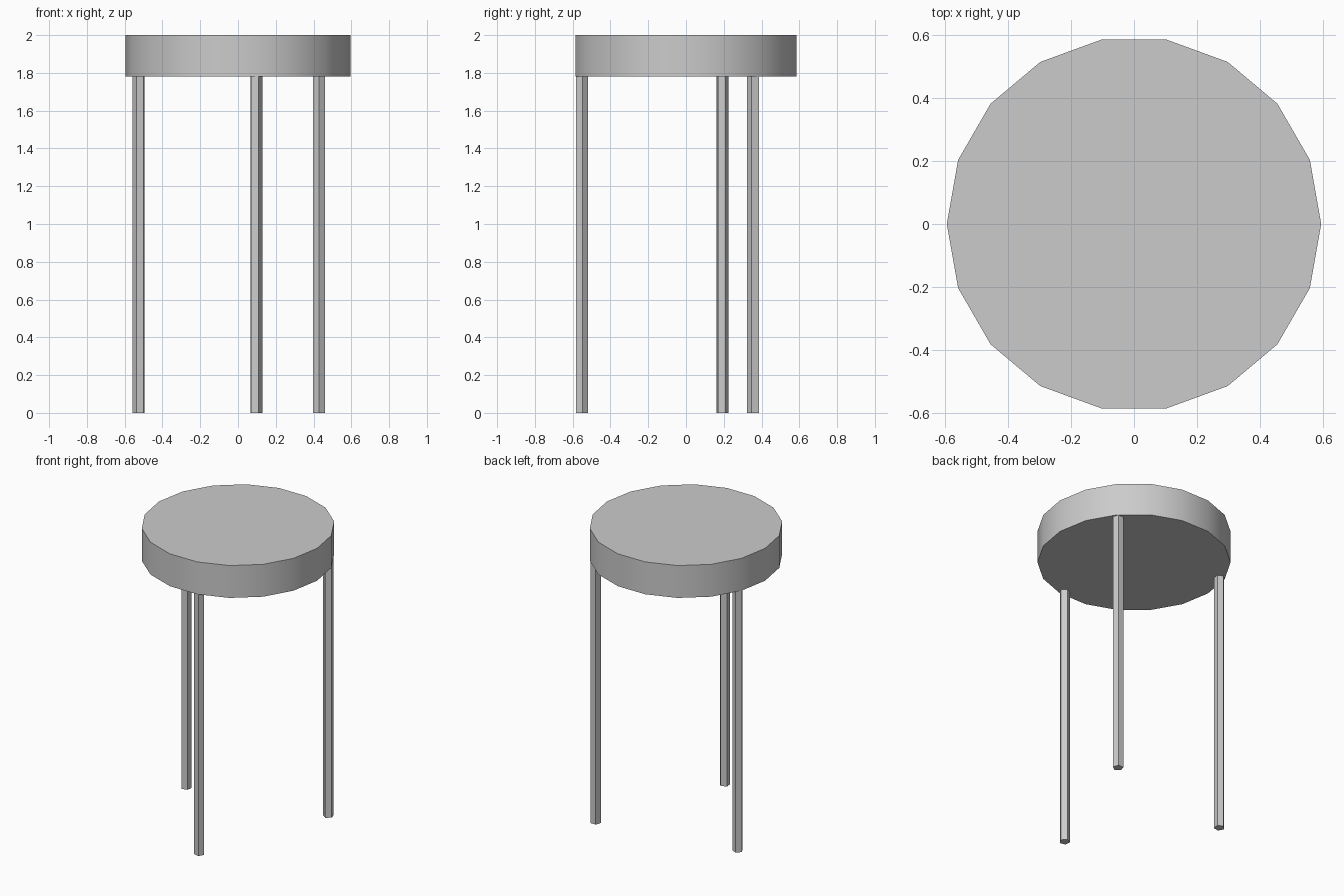
import bpy
import math

# Remove the default cube
cube = bpy.data.objects.get("Cube")
if cube:
    bpy.data.objects.remove(cube, do_unlink=True)

SEAT_RADIUS, SEAT_BOTTOM, TOP = 0.595, 1.78, 2.0
LEG_RADIUS, LEG_RING = 0.034, 0.559
FIRST_LEG = math.radians(-80.2)

grey = bpy.data.materials.new("plain_grey")
grey.use_nodes = True
colour = (0.6, 0.6, 0.6, 1)
grey.diffuse_color = colour
grey.node_tree.nodes["Principled BSDF"].inputs["Base Color"].default_value = colour


def prism(name, sides, radius, bottom, top, centre=(0, 0), turn=0.0):
    """Upright prism whose first corner points along the turn angle."""
    ring = [(radius * math.cos(math.tau * i / sides + turn),
             radius * math.sin(math.tau * i / sides + turn)) for i in range(sides)]
    verts = [(x, y, z) for z in (0, top - bottom) for x, y in ring]
    faces = [list(reversed(range(sides))), list(range(sides, 2 * sides))]
    for i in range(sides):
        j = (i + 1) % sides
        faces.append([i, j, j + sides, i + sides])
    mesh = bpy.data.meshes.new(name)
    mesh.from_pydata(verts, [], faces)
    mesh.materials.append(grey)
    obj = bpy.data.objects.new(name, mesh)
    obj.location = (*centre, bottom)
    bpy.context.collection.objects.link(obj)
    bpy.ops.object.select_all(action="DESELECT")
    obj.select_set(True)
    bpy.context.view_layer.objects.active = obj
    bpy.ops.object.shade_smooth_by_angle(angle=math.radians(30))
    return obj


# Round seat
prism("seat", 18, SEAT_RADIUS, SEAT_BOTTOM, TOP)

# Three five-sided legs, evenly spaced around the seat
for i, name in enumerate(("front_leg", "back_left_leg", "back_right_leg")):
    angle = FIRST_LEG + i * math.tau / 3
    centre = (LEG_RING * math.cos(angle), LEG_RING * math.sin(angle))
    prism(name, 5, LEG_RADIUS, 0, SEAT_BOTTOM, centre, angle + math.radians(14))
